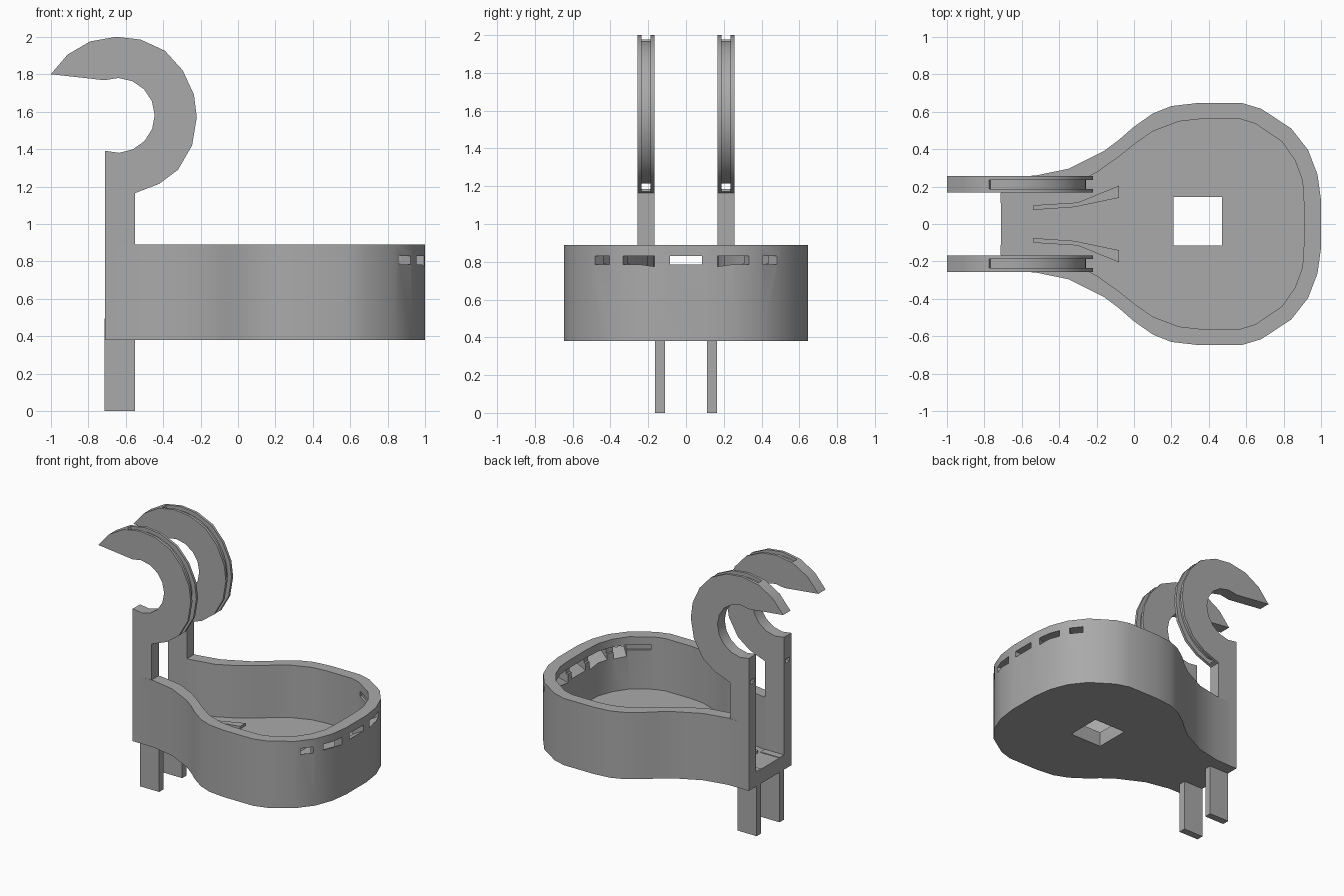
import bpy, bmesh
from math import radians, cos, sin
from mathutils import Matrix, Vector

old = bpy.data.objects.get("Cube")
if old:
    bpy.data.objects.remove(old, do_unlink=True)

grey = bpy.data.materials.new("plain grey")
grey.use_nodes = True
grey.diffuse_color = (0.4, 0.4, 0.4, 1)
grey.node_tree.nodes["Principled BSDF"].inputs["Base Color"].default_value = (0.4, 0.4, 0.4, 1)


def prism(name, points, low, high, upright=False):
    """Extrude a 2D outline along z, or along y when upright."""
    def place(p, t):
        return (p[0], t, p[1]) if upright else (p[0], p[1], t)
    bm = bmesh.new()
    face = bm.faces.new([bm.verts.new(place(p, low)) for p in points])
    out = bmesh.ops.extrude_face_region(bm, geom=[face])
    shift = Vector(place((0, 0), high - low))
    for v in out["geom"]:
        if isinstance(v, bmesh.types.BMVert):
            v.co += shift
    bmesh.ops.recalc_face_normals(bm, faces=bm.faces)
    mesh = bpy.data.meshes.new(name)
    bm.to_mesh(mesh)
    bm.free()
    mesh.materials.append(grey)
    ob = bpy.data.objects.new(name, mesh)
    bpy.context.collection.objects.link(ob)
    return ob


def select(ob):
    bpy.ops.object.select_all(action='DESELECT')
    ob.select_set(True)
    bpy.context.view_layer.objects.active = ob


def cut(ob, cutter):
    mod = ob.modifiers.new("cut", 'BOOLEAN')
    mod.operation = 'DIFFERENCE'
    mod.solver = 'EXACT'
    mod.object = cutter
    select(ob)
    bpy.ops.object.modifier_apply(modifier=mod.name)
    bpy.data.objects.remove(cutter, do_unlink=True)


def smooth(ob):
    select(ob)
    bpy.ops.object.shade_smooth_by_angle(angle=radians(30))


def rect(x0, x1, y0, y1):
    return [(x0, y0), (x1, y0), (x1, y1), (x0, y1)]


def both_sides(half):
    return half + [(x, -y) for x, y in reversed(half)]


def arc(cx, cz, r, start, end, steps):
    angles = [radians(start + (end - start) * i / steps) for i in range(steps + 1)]
    return [(cx + r * cos(a), cz + r * sin(a)) for a in angles]


# Pear-shaped tray, open at the narrow end
outer = [(-0.71, 0.255), (-0.53, 0.258), (-0.35, 0.295), (-0.16, 0.39), (-0.08, 0.45),
         (0, 0.52), (0.1, 0.59), (0.2, 0.63), (0.33, 0.645), (0.58, 0.645), (0.68, 0.615),
         (0.84, 0.51), (0.93, 0.395), (0.98, 0.265), (1, 0.12)]
inner = [(-0.8, 0.17), (-0.53, 0.17), (-0.34, 0.205), (-0.2, 0.275), (-0.08, 0.36),
         (0, 0.425), (0.1, 0.495), (0.24, 0.548), (0.35, 0.56), (0.57, 0.56), (0.65, 0.535),
         (0.79, 0.44), (0.86, 0.34), (0.9, 0.23), (0.908, 0.1)]
tray = prism("tray", both_sides(outer), 0.38, 0.89)
cut(tray, prism("cavity", both_sides(inner), 0.49, 1))
cut(tray, prism("floor_hole", rect(0.21, 0.47, -0.115, 0.145), 0.3, 0.6))

# Shallow band groove inside the round end
band = [(x + 0.015, y + 0.01) for x, y in inner if x > 0.6]
cut(tray, prism("band_groove", both_sides(band), 0.79, 0.83))

# Strap slots with sloping sills through the round end
for angle, width, reach in ((0, 0.17, 0.6), (23.5, 0.17, 0.63), (42, 0.095, 0.66),
                            (-23.5, 0.17, 0.63), (-42, 0.095, 0.66)):
    sill = [(reach - 0.16, 0.7), (reach, 0.785), (reach + 0.1, 0.785),
            (reach + 0.1, 0.83), (reach - 0.16, 0.83)]
    slot = prism("slot", sill, -width / 2, width / 2, upright=True)
    slot.data.transform(Matrix.Translation((0.4, 0, 0)) @ Matrix.Rotation(radians(angle), 4, 'Z'))
    cut(tray, slot)
smooth(tray)

# Hooked arms with a strap groove around the rim
CX, CZ = -0.645, 1.58
hook = [(-0.71, 0.38), (-0.55, 0.38), (-0.55, 1.165), (-0.42, 1.215), (-0.32, 1.29),
        (-0.245, 1.42), (-0.22, 1.57), (-0.235, 1.69), (-0.295, 1.82), (-0.39, 1.925),
        (-0.52, 1.985), (-0.65, 2), (-0.79, 1.975), (-0.91, 1.905), (-1, 1.8)]
hook += arc(CX, CZ, 0.2, 110, -109, 10)
for side, label in ((1, "left"), (-1, "right")):
    lo, hi = sorted((side * 0.168, side * 0.256))
    arm = prism(label + "_hook_arm", hook, lo, hi, upright=True)
    lo, hi = sorted((side * 0.188, side * 0.236))
    groove = arc(CX, CZ, 0.39, 108, -74, 24) + arc(CX, CZ, 0.5, -74, 108, 24)
    cut(arm, prism("groove", groove, lo, hi, upright=True))
    cut(arm, prism("strap_hole", rect(-0.8, -0.5, 1.185, 1.215), lo, hi, upright=True))
    smooth(arm)

    # Legs below the narrow end
    lo, hi = sorted((side * 0.112, side * 0.165))
    prism(label + "_leg", rect(-0.712, -0.55, lo, hi), 0, 0.495)

    # Low curved rib on the floor
    rib = [(-0.54, 0.075), (-0.32, 0.09), (-0.08, 0.14), (-0.08, 0.205), (-0.3, 0.115), (-0.54, 0.1)]
    prism(label + "_floor_rib", [(x, side * y) for x, y in rib], 0.48, 0.51)
